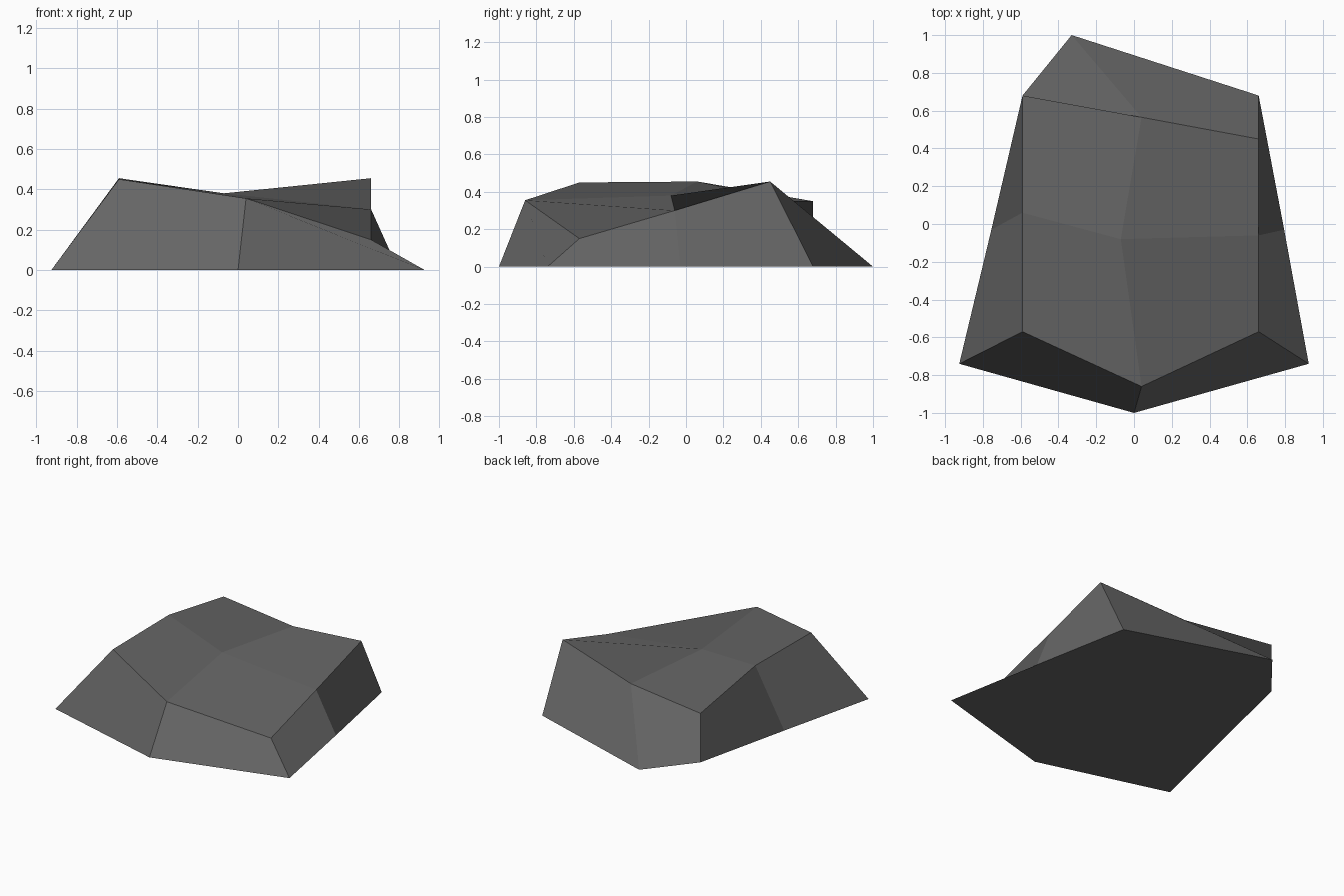
import bpy
import bmesh

cube = bpy.data.objects.get("Cube")
if cube:
    bpy.data.objects.remove(cube, do_unlink=True)

# One dull stone colour
stone = bpy.data.materials.new("dark_grey_stone")
stone.use_nodes = True
grey = (0.13, 0.13, 0.13, 1)
stone.diffuse_color = grey
shader = stone.node_tree.nodes["Principled BSDF"]
shader.inputs["Base Color"].default_value = grey
shader.inputs["Roughness"].default_value = 0.9

# Uneven crown: three rows of three points, front to back
crown = [
    [(-.59, -.57, .45), (.04, -.86, .355), (.66, -.57, .15)],
    [(-.59, .06, .455), (-.07, -.08, .38), (.66, -.06, .30)],
    [(-.59, .68, .35), (.04, .565, .35), (.66, .45, .455)],
]
# Footprint, counter-clockwise from the front right corner
footprint = [(-.925, -.74), (0, -1), (.925, -.74), (.795, -.03),
             (.66, .68), (-.33, 1), (-.59, .68), (-.755, -.03)]

bm = bmesh.new()
top = [[bm.verts.new(p) for p in row] for row in crown]
base = [bm.verts.new((x, y, 0)) for x, y in footprint]

# Crown facets
for r in range(2):
    for c in range(2):
        bm.faces.new((top[r][c], top[r][c + 1],
                      top[r + 1][c + 1], top[r + 1][c]))

# Sloping sides between the crown rim and the footprint
rim = top[0] + [top[1][2]] + top[2][::-1] + [top[1][0]]
count = len(rim)
for i in range(count):
    j = (i + 1) % count
    bm.faces.new((rim[i], base[i], base[j], rim[j]))

# Flat underside
bm.faces.new(base[::-1])

mesh = bpy.data.meshes.new("rock")
bm.to_mesh(mesh)
bm.free()
mesh.materials.append(stone)
rock = bpy.data.objects.new("rock", mesh)
bpy.context.collection.objects.link(rock)
